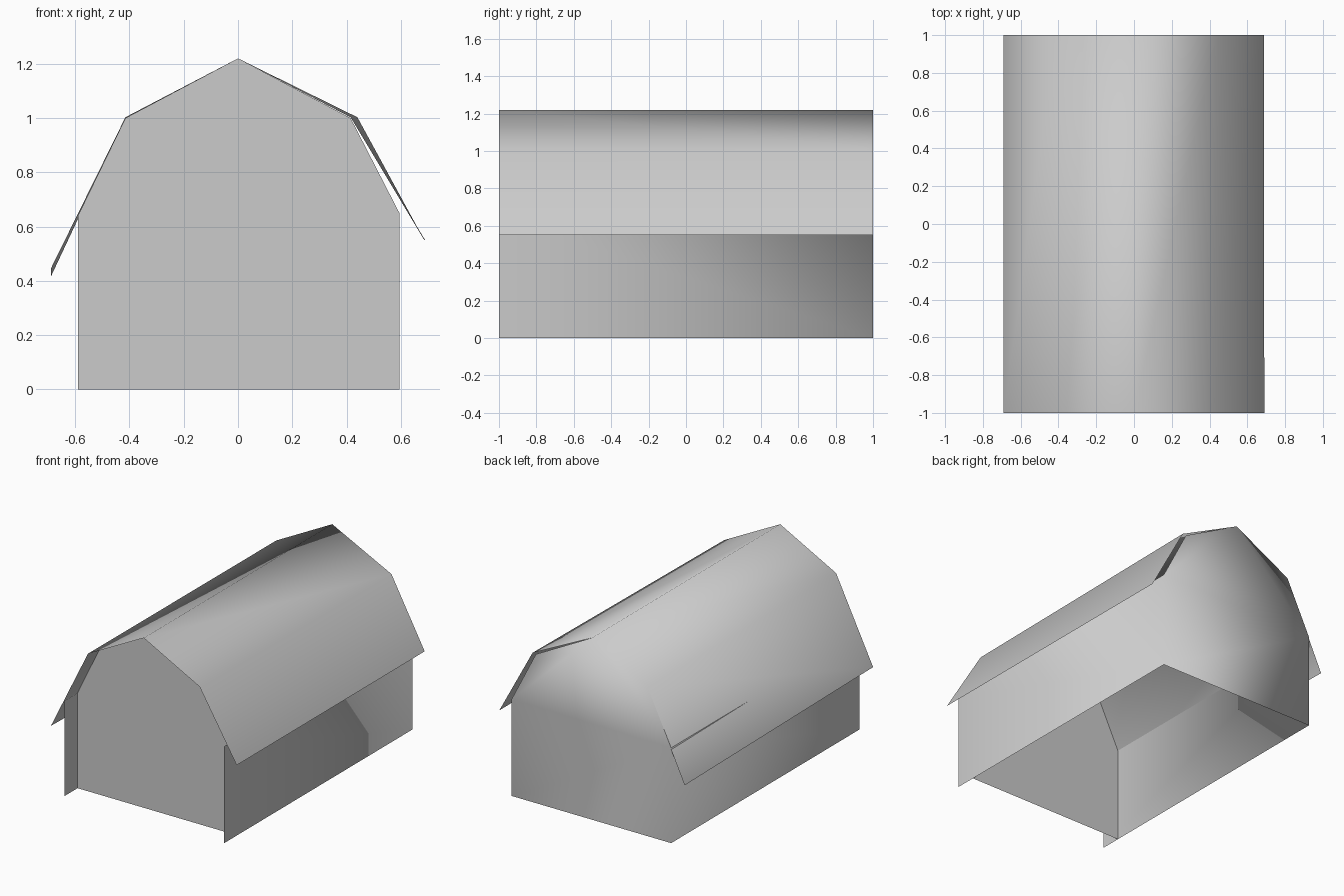
import bpy
import bmesh

cube = bpy.data.objects.get("Cube")
if cube:
    bpy.data.objects.remove(cube, do_unlink=True)

grey = bpy.data.materials.new("light_grey")
grey.use_nodes = True
grey.diffuse_color = (0.6, 0.6, 0.6, 1)
grey.node_tree.nodes["Principled BSDF"].inputs["Base Color"].default_value = (0.6, 0.6, 0.6, 1)

FRONT, BACK, FRONT_WALL = -1.0, 1.0, -0.86


def sheet_object(name, faces, smooth):
    """Thin sheet from faces given as point lists; equal points are shared."""
    bm = bmesh.new()
    verts = {}
    for points in faces:
        for p in points:
            if p not in verts:
                verts[p] = bm.verts.new(p)
        face = bm.faces.new([verts[p] for p in points])
        face.smooth = smooth
    mesh = bpy.data.meshes.new(name)
    bm.to_mesh(mesh)
    bm.free()
    mesh.materials.append(grey)
    obj = bpy.data.objects.new(name, mesh)
    bpy.context.collection.objects.link(obj)


def place(profile, y):
    return [(x, y, z) for x, z in profile]


def strip(front, back):
    """Quads between a front profile and a back profile."""
    return [[front[i], front[i + 1], back[i + 1], back[i]]
            for i in range(len(front) - 1)]


# Gable outline, left to right over the ridge
gable = [(-0.59, 0), (-0.59, 0.64), (-0.415, 1), (0, 1.22),
         (0.415, 1), (0.595, 0.65), (0.595, 0)]

# Roof outline with eaves; the two ends differ slightly
roof_front = [(-0.69, 0.445), (-0.415, 1.003), (0, 1.22), (0.415, 1.003), (0.69, 0.55)]
roof_back = [(-0.69, 0.415), (-0.415, 1), (0, 1.22), (0.44, 1.003), (0.687, 0.55)]

# Side walls, roof and back gable form one softly shaded skin
skin = strip(place(roof_front, FRONT), place(roof_back, BACK))
for wall in (gable[:2], gable[-2:]):
    skin += strip(place(wall, FRONT), place(wall, BACK))
skin.append(place(gable, BACK))
sheet_object("barn_walls_and_roof", skin, True)

# Front gable wall, set back under the roof
sheet_object("front_gable_wall", [place(gable, FRONT_WALL)[::-1]], False)
